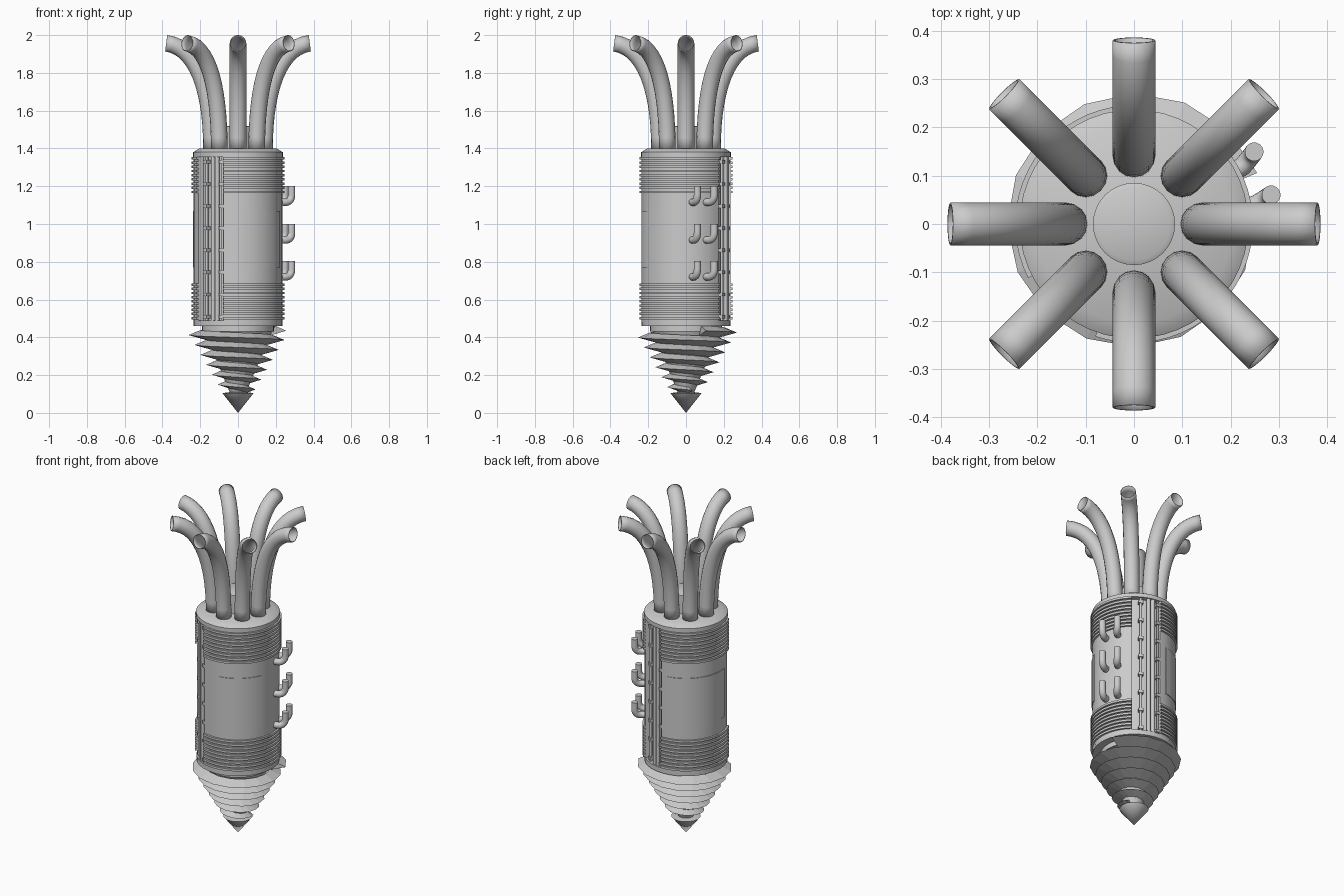
import bpy, bmesh, math
from mathutils import Vector

if "Cube" in bpy.data.objects:
    bpy.data.objects.remove(bpy.data.objects["Cube"])

SLOTS = [(47, 89), (207, 251)]     # recessed service slots (degrees)


def pol(r, deg, z):
    a = math.radians(deg)
    return Vector((r * math.cos(a), r * math.sin(a), z))


def finish(name, bm, smooth=True):
    bmesh.ops.recalc_face_normals(bm, faces=bm.faces)
    me = bpy.data.meshes.new(name)
    bm.to_mesh(me)
    bm.free()
    ob = bpy.data.objects.new(name, me)
    bpy.context.collection.objects.link(ob)
    if smooth:
        shade(ob)
    return ob


def shade(ob):
    bpy.ops.object.select_all(action='DESELECT')
    ob.select_set(True)
    bpy.context.view_layer.objects.active = ob
    bpy.ops.object.shade_smooth_by_angle(angle=math.radians(35))


def prism(bm, outline, z0, z1):
    lo = [bm.verts.new((p.x, p.y, z0)) for p in outline]
    hi = [bm.verts.new((p.x, p.y, z1)) for p in outline]
    n = len(lo)
    bm.faces.new(lo[::-1])
    bm.faces.new(hi)
    for i in range(n):
        j = (i + 1) % n
        bm.faces.new((lo[i], lo[j], hi[j], hi[i]))


def slotted_outline(r_out, r_in):
    pts, start = [], 89
    for a, b in [SLOTS[1], (SLOTS[0][0] + 360, SLOTS[0][1] + 360)]:
        for r, u, v in ((r_out, start, a), (r_in, a, b)):
            n = max(4, round((v - u) / 6))
            pts += [pol(r, u + (v - u) * i / n, 0) for i in range(n + 1)]
        start = b
    return pts


def lathe(name, profile, seg=48):
    bm = bmesh.new()
    vs = [bm.verts.new((r, 0, z)) for r, z in profile]
    es = [bm.edges.new(p) for p in zip(vs, vs[1:])]
    bmesh.ops.spin(bm, geom=vs + es, axis=(0, 0, 1), cent=(0, 0, 0),
                   angle=math.tau, steps=seg)
    bmesh.ops.remove_doubles(bm, verts=bm.verts, dist=1e-5)
    return finish(name, bm)


def tube(name, bez, radius, caps=True, wall=0):
    # bez: list of (left handle, point, right handle)
    cu = bpy.data.curves.new(name, 'CURVE')
    cu.dimensions = '3D'
    cu.bevel_depth, cu.bevel_resolution = radius, 6
    cu.resolution_u, cu.use_fill_caps = 14, caps
    sp = cu.splines.new('BEZIER')
    sp.bezier_points.add(len(bez) - 1)
    for p, (l, c, r) in zip(sp.bezier_points, bez):
        p.handle_left, p.co, p.handle_right = l, c, r
    ob = bpy.data.objects.new(name, cu)
    bpy.context.collection.objects.link(ob)
    bpy.ops.object.select_all(action='DESELECT')
    ob.select_set(True)
    bpy.context.view_layer.objects.active = ob
    bpy.ops.object.convert(target='MESH')
    ob = bpy.context.object
    shade(ob)
    if wall:
        m = ob.modifiers.new('wall', 'SOLIDIFY')
        m.thickness, m.offset = wall, -1


# Slotted main housing
bm = bmesh.new()
prism(bm, slotted_outline(0.235, 0.205), 0.48, 1.365)
finish('housing', bm)

# Cooling ribs, upper and lower pack
bm = bmesh.new()
for base in (0.495, 1.163):
    for i in range(9):
        z = base + i * 0.0222
        prism(bm, slotted_outline(0.246, 0.2), z, z + 0.013)
finish('cooling_ribs', bm)

# Thin curved cover plates on the smooth middle band
bm = bmesh.new()
for a, b in ((279, 339), (99, 190)):
    n = 12
    arc = [pol(0.239, a + (b - a) * i / n, 0) for i in range(n + 1)]
    arc += [pol(0.225, b - (b - a) * i / n, 0) for i in range(n + 1)]
    prism(bm, arc, 0.77, 1.07)
finish('cover_plates', bm)

# End caps and central socket
lathe('top_cap', [(0, 1.355), (0.237, 1.355), (0.237, 1.38), (0.205, 1.4), (0, 1.4)])
lathe('bottom_cap', [(0, 0.49), (0.235, 0.49), (0.235, 0.46), (0.19, 0.46),
                     (0.19, 0.43), (0, 0.43)])
lathe('center_socket', [(0, 1.39), (0.085, 1.39), (0.085, 1.515), (0.075, 1.52), (0, 1.52)], 32)

# Slot rods and clamps
bm = bmesh.new()
for a, b in SLOTS:
    c = (a + b) / 2
    for off, r in ((-8, 0.008), (4, 0.012), (11, 0.012), (19, 0.006)):
        ring = [pol(0.219, c + off, 0) + pol(r, i * 30, 0) for i in range(12)]
        prism(bm, ring, 0.48, 1.36)
finish('slot_rods', bm)
bm = bmesh.new()
for a, b in SLOTS:
    for off in (-8, 19):
        ang = (a + b) / 2 + off
        box = [pol(r, ang + d, 0) for r, d in
               ((0.2, -3.5), (0.232, -3.5), (0.232, 3.5), (0.2, 3.5))]
        for k in range(8):
            z = 0.51 + 0.117 * k
            prism(bm, box, z - 0.009, z + 0.009)
finish('rod_clamps', bm, False)

# Eight splayed open pipes
for i in range(8):
    a = i * 45
    p = [pol(r, a, z) for r, z in ((0.14, 1.39), (0.14, 1.72), (0.22, 1.935), (0.38, 1.957))]
    tube(f'pipe_{i + 1}', [(p[0], p[0], p[1]), (p[2], p[3], p[3])], 0.044, False, 0.004)

# Upturned side hooks
for a in (8, 27):
    for z in (0.72, 0.915, 1.115):
        s, e = pol(0.22, a, z), pol(0.29, a + 4, z + 0.085)
        m = pol(0.255, a + 1, z)
        u = pol(0.29, a + 4, z + 0.04)
        tube(f'hook_{a}_{int(z * 1000)}',
             [(s, s, s.lerp(m, .5)), (s.lerp(m, .7), m, pol(0.28, a + 3, z)),
              (u - Vector((0, 0, .02)), u, u + Vector((0, 0, .02))),
              (u.lerp(e, .6), e, e)], 0.0195)

# Spiral drill thread: tip edge winding down around a shrinking core
SEG, TURNS, PITCH = 16, 6, 0.0525
bm = bmesh.new()
tip, val = [], []
for k in range((TURNS + 1) * SEG + 1):
    t = k / SEG
    r, z, ang = 0.276 - 0.031 * t, 0.435 - PITCH * t, 22.5 + 360 * t
    val.append(bm.verts.new(pol(max(r - 0.063, 0.01), ang, z + PITCH / 2)))
    if k <= TURNS * SEG:
        tip.append(bm.verts.new(pol(r, ang, z)))
for k in range(TURNS * SEG):
    bm.faces.new((val[k], val[k + 1], tip[k + 1], tip[k]))
    bm.faces.new((tip[k], tip[k + 1], val[k + SEG + 1], val[k + SEG]))
for k in (0, TURNS * SEG):
    bm.faces.new((val[k], tip[k], val[k + SEG]))
finish('drill_thread', bm, False)
lathe('drill_core', [(0, 0.45), (0.185, 0.45), (0.04, 0.1), (0, 0.1)], 16)
lathe('drill_point', [(0, 0.115), (0.083, 0.105), (0, 0)], 16)
